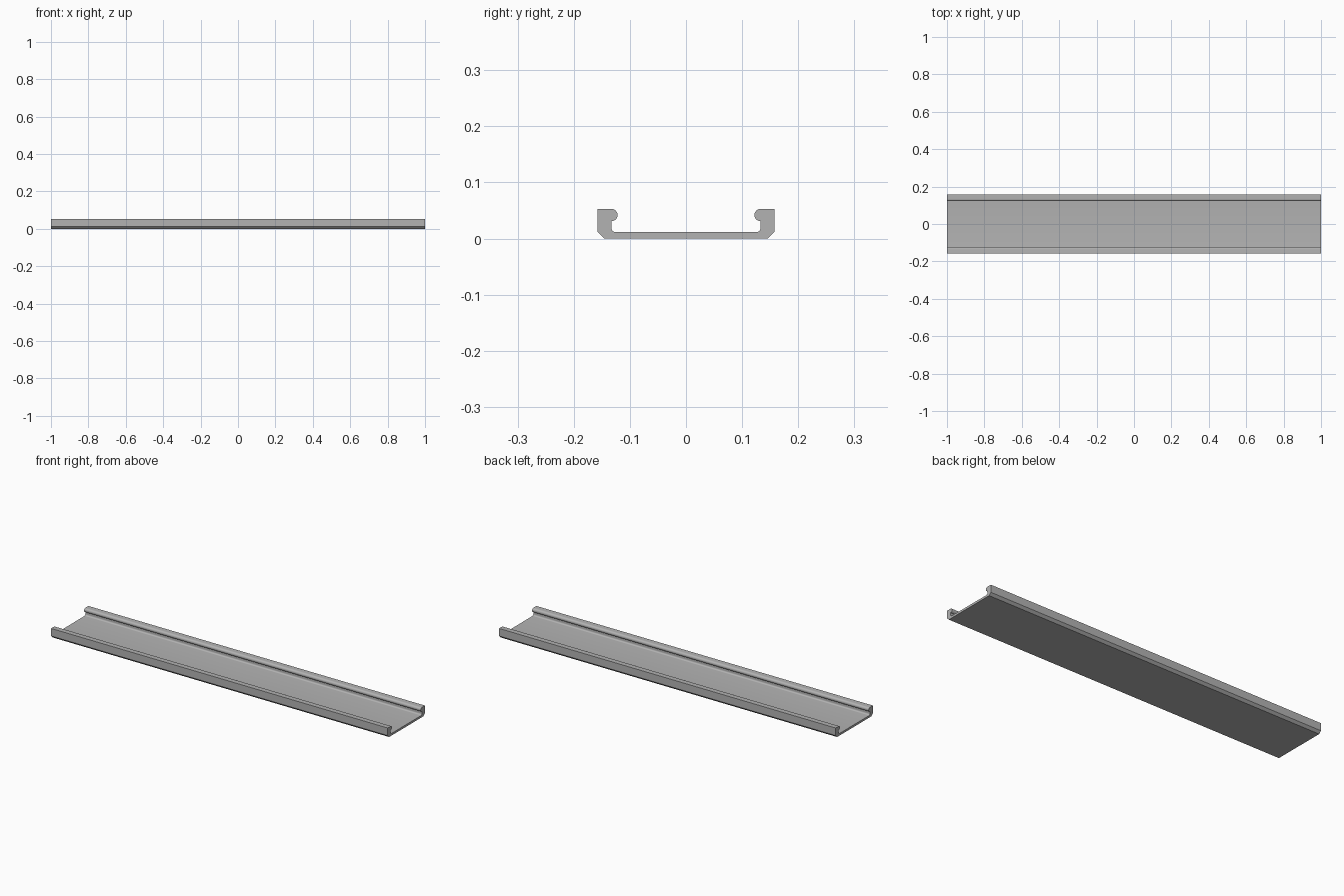
import bpy
import bmesh
from math import cos, sin, radians

cube = bpy.data.objects.get("Cube")
if cube:
    bpy.data.objects.remove(cube, do_unlink=True)

LENGTH = 2.0
HALF_WIDTH = 0.158
HEIGHT = 0.053
FLOOR = 0.0115
WALL = 0.133      # inner face of the side wall
CHAMFER = 0.0125
BULB = 0.011      # radius of the rounded lip
FILLET = 0.008


def arc(cy, cz, radius, start, end, steps):
    """Points along an arc in the cross-section plane."""
    angles = [radians(start + (end - start) * i / steps) for i in range(steps + 1)]
    return [(cy + radius * cos(a), cz + radius * sin(a)) for a in angles]


# Half cross-section: chamfered wall, rounded inward lip, filleted floor
half = [(HALF_WIDTH - CHAMFER, 0), (HALF_WIDTH, CHAMFER), (HALF_WIDTH, HEIGHT)]
half += arc(WALL, HEIGHT - BULB, BULB, 90, 270, 16)
half += arc(WALL - FILLET, FLOOR + FILLET, FILLET, 0, -90, 8)
profile = half + [(-y, z) for y, z in reversed(half)]

# Grey finish
grey = bpy.data.materials.new("grey_metal")
grey.use_nodes = True
colour = (0.45, 0.45, 0.45, 1)
grey.diffuse_color = colour
grey.node_tree.nodes["Principled BSDF"].inputs["Base Color"].default_value = colour

# Extrude the cross-section along the channel's length
bm = bmesh.new()
end_face = bm.faces.new([bm.verts.new((-LENGTH / 2, y, z)) for y, z in profile])
result = bmesh.ops.extrude_face_region(bm, geom=[end_face], use_keep_orig=True)
moved = [v for v in result["geom"] if isinstance(v, bmesh.types.BMVert)]
bmesh.ops.translate(bm, verts=moved, vec=(LENGTH, 0, 0))
bmesh.ops.recalc_face_normals(bm, faces=bm.faces)
mesh = bpy.data.meshes.new("channel_rail")
bm.to_mesh(mesh)
bm.free()
mesh.materials.append(grey)

rail = bpy.data.objects.new("channel_rail", mesh)
bpy.context.collection.objects.link(rail)
bpy.context.view_layer.objects.active = rail
rail.select_set(True)
bpy.ops.object.shade_smooth_by_angle(angle=radians(30))
